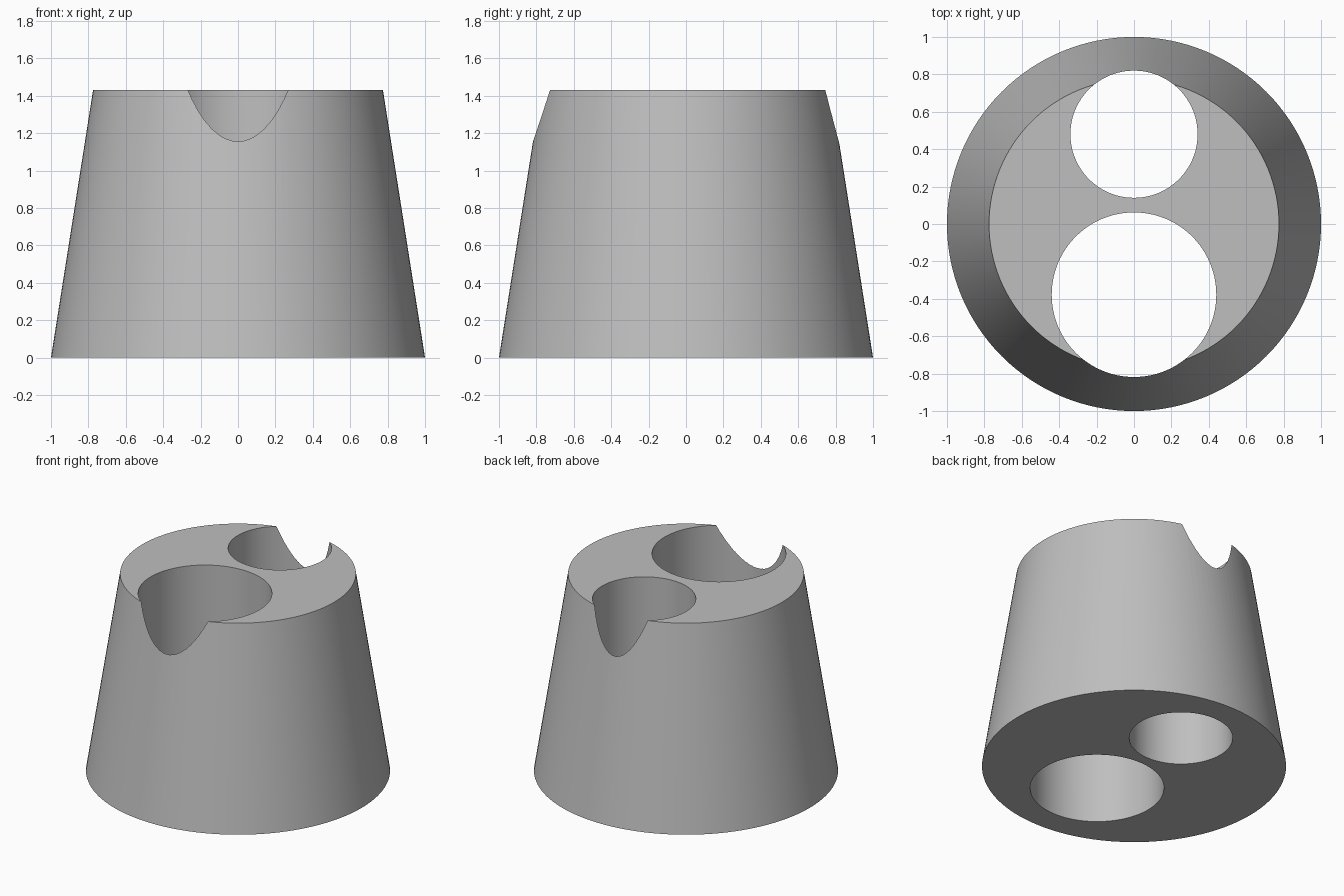
import bpy
import math

if "Cube" in bpy.data.objects:
    bpy.data.objects.remove(bpy.data.objects["Cube"])

HEIGHT = 1.43
BOTTOM_R, TOP_R = 1.0, 0.775

grey = bpy.data.materials.new("light grey")
grey.diffuse_color = (0.52, 0.52, 0.52, 1)
grey.use_nodes = True
grey.node_tree.nodes["Principled BSDF"].inputs["Base Color"].default_value = grey.diffuse_color

# Tapered block
bpy.ops.mesh.primitive_cone_add(vertices=128, radius1=BOTTOM_R, radius2=TOP_R,
                                depth=HEIGHT, location=(0, 0, HEIGHT / 2))
block = bpy.context.object
block.name = "tapered_block"
block.data.materials.append(grey)


def drill(name, y, radius):
    """Cut a vertical through-hole that also breaks out of the sloped wall."""
    bpy.ops.mesh.primitive_cylinder_add(vertices=96, radius=radius, depth=HEIGHT + 1,
                                        location=(0, y, HEIGHT / 2))
    cutter = bpy.context.object
    cutter.name = name
    cutter.data.materials.append(grey)
    mod = block.modifiers.new(name, 'BOOLEAN')
    mod.operation = 'DIFFERENCE'
    mod.solver = 'EXACT'
    mod.object = cutter
    bpy.ops.object.select_all(action='DESELECT')
    block.select_set(True)
    bpy.context.view_layer.objects.active = block
    bpy.ops.object.modifier_apply(modifier=mod.name)
    bpy.data.objects.remove(cutter, do_unlink=True)


# Large hole towards the front, small hole towards the back
drill("large_hole", -0.378, 0.44)
drill("small_hole", 0.48, 0.34)

# Smooth round walls, crisp rims
bpy.ops.object.shade_smooth_by_angle(angle=math.radians(25))
